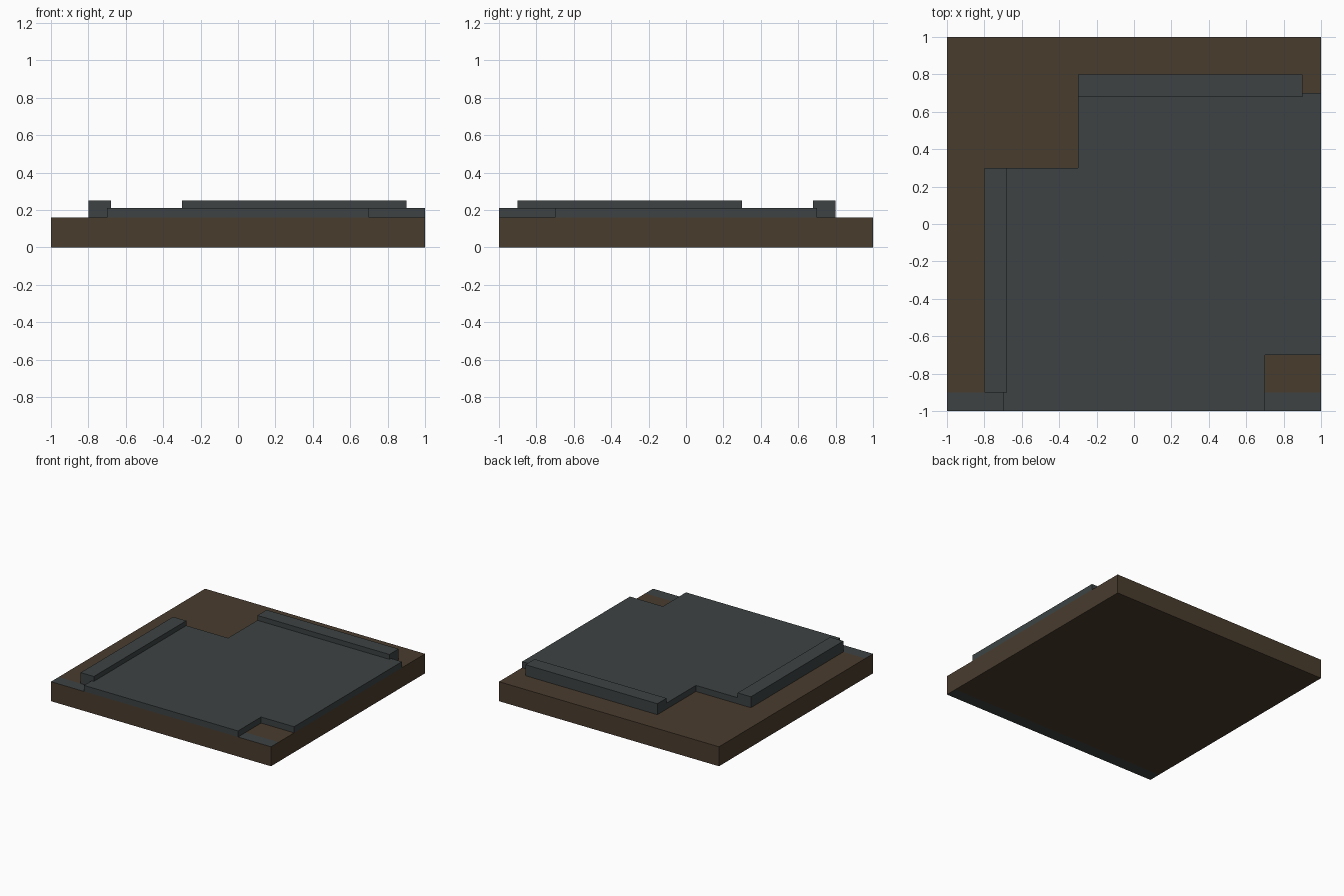
import bpy, bmesh

if "Cube" in bpy.data.objects:
    bpy.data.objects.remove(bpy.data.objects["Cube"])


def material(name, rgb):
    m = bpy.data.materials.new(name)
    m.diffuse_color = (*rgb, 1.0)
    m.use_nodes = True
    m.node_tree.nodes["Principled BSDF"].inputs["Base Color"].default_value = m.diffuse_color
    return m


BROWN = material("earth_brown", (0.068, 0.045, 0.027))
GREY = material("slate_grey", (0.047, 0.055, 0.056))


def prism(name, outline, z0, z1, mats):
    """Extrude a flat outline straight up from z0 to z1."""
    bm = bmesh.new()
    face = bm.faces.new([bm.verts.new((x, y, z0)) for x, y in outline])
    ext = bmesh.ops.extrude_face_region(bm, geom=[face], use_keep_orig=True)
    for v in ext["geom"]:
        if isinstance(v, bmesh.types.BMVert):
            v.co.z = z1
    bmesh.ops.recalc_face_normals(bm, faces=bm.faces)
    me = bpy.data.meshes.new(name)
    bm.to_mesh(me)
    bm.free()
    for m in mats:
        me.materials.append(m)
    ob = bpy.data.objects.new(name, me)
    bpy.context.collection.objects.link(ob)
    return ob


def rect(x0, x1, y0, y1):
    return [(x0, y0), (x1, y0), (x1, y1), (x0, y1)]


# Ground block, with a grey strip along the front of its top and underside
base = prism("ground_block", rect(-1, 1, -1, 1), 0, 0.16, [BROWN, GREY])
bm = bmesh.new()
bm.from_mesh(base.data)
bmesh.ops.bisect_plane(bm, geom=bm.verts[:] + bm.edges[:] + bm.faces[:],
                       plane_co=(0, -0.9, 0), plane_no=(0, 1, 0))
bm.normal_update()
for f in bm.faces:
    if abs(f.normal.z) > 0.5 and f.calc_center_median().y < -0.9:
        f.material_index = 1
bm.to_mesh(base.data)
bm.free()

# Paved slab with notches at the back left and front right corners
prism("paved_slab",
      [(-0.7, -1), (0.7, -1), (0.7, -0.7), (1, -0.7), (1, 0.7),
       (-0.3, 0.7), (-0.3, 0.3), (-0.7, 0.3)], 0.16, 0.21, [GREY])

# Raised kerbs
prism("left_kerb", rect(-0.8, -0.68, -0.9, 0.3), 0.16, 0.25, [GREY])
prism("back_kerb", rect(-0.3, 0.9, 0.68, 0.8), 0.16, 0.25, [GREY])
